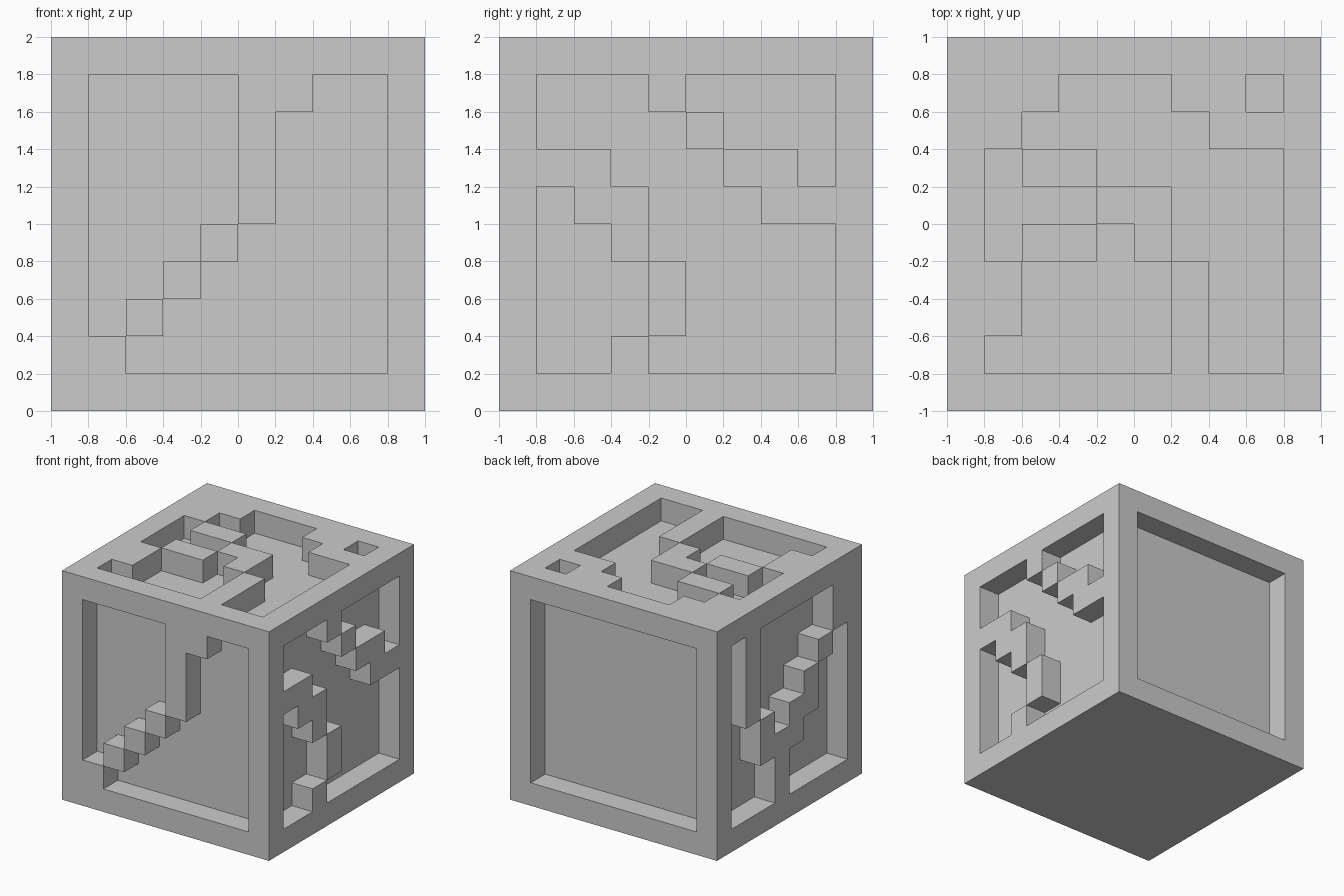
import bpy, bmesh
from mathutils import Vector

if "Cube" in bpy.data.objects:
    bpy.data.objects.remove(bpy.data.objects["Cube"])

N, S = 10, 0.2   # cells per side, cell size

# 8x8 relief inside each panel frame: '#' = raised, '.' = sunk one cell
FRONT = "....##.. ....#... ....#... ....#... ...#.... ..#..... .#...... #.......".split()
RIGHT = "...#.... ....#... ##...##. .##...## ..#..... ...#.... ...#.... ..#.....".split()
LEFT = ".#.....# .#.....# .#....#. .#...#.. ..#.##.. ..###... ...#.... ...#....".split()
TOP = "##...##. #.....## .##..... ...##... .##.#... #....#.. #....#.. .....#..".split()
BACK = ["." * 8] * 8

# Map (column, row from top), each 1..8, to a cell on each face
panels = [
    (FRONT, lambda c, r: (c, 0, 9 - r)),
    (RIGHT, lambda c, r: (9, c, 9 - r)),
    (BACK, lambda c, r: (9 - c, 9, 9 - r)),
    (LEFT, lambda c, r: (0, 9 - c, 9 - r)),
    (TOP, lambda c, r: (c, 9 - r, 9)),
]

# Solid block with the sunk cells carved away
cells = {(i, j, k) for i in range(N) for j in range(N) for k in range(N)}
for rows, place in panels:
    for r, row in enumerate(rows, 1):
        for c, mark in enumerate(row, 1):
            if mark == ".":
                cells.discard(place(c, r))

# Skin: one quad wherever a solid cell meets empty space
bm = bmesh.new()
for cell in cells:
    for axis in range(3):
        for sign in (-1, 1):
            n = Vector((0, 0, 0))
            n[axis] = sign
            if tuple(int(a + b) for a, b in zip(cell, n)) in cells:
                continue
            u, v = Vector((0, 0, 0)), Vector((0, 0, 0))
            u[(axis + 1) % 3] = 0.5
            v[(axis + 2) % 3] = 0.5 * sign
            mid = Vector(cell) + Vector((0.5, 0.5, 0.5)) + n * 0.5
            corners = (mid - u - v, mid + u - v, mid + u + v, mid - u + v)
            bm.faces.new([bm.verts.new((p - Vector((N / 2, N / 2, 0))) * S) for p in corners])
bmesh.ops.remove_doubles(bm, verts=bm.verts, dist=0.001)

mesh = bpy.data.meshes.new("carved_block")
bm.to_mesh(mesh)
bm.free()
bpy.context.collection.objects.link(bpy.data.objects.new("carved_block", mesh))
